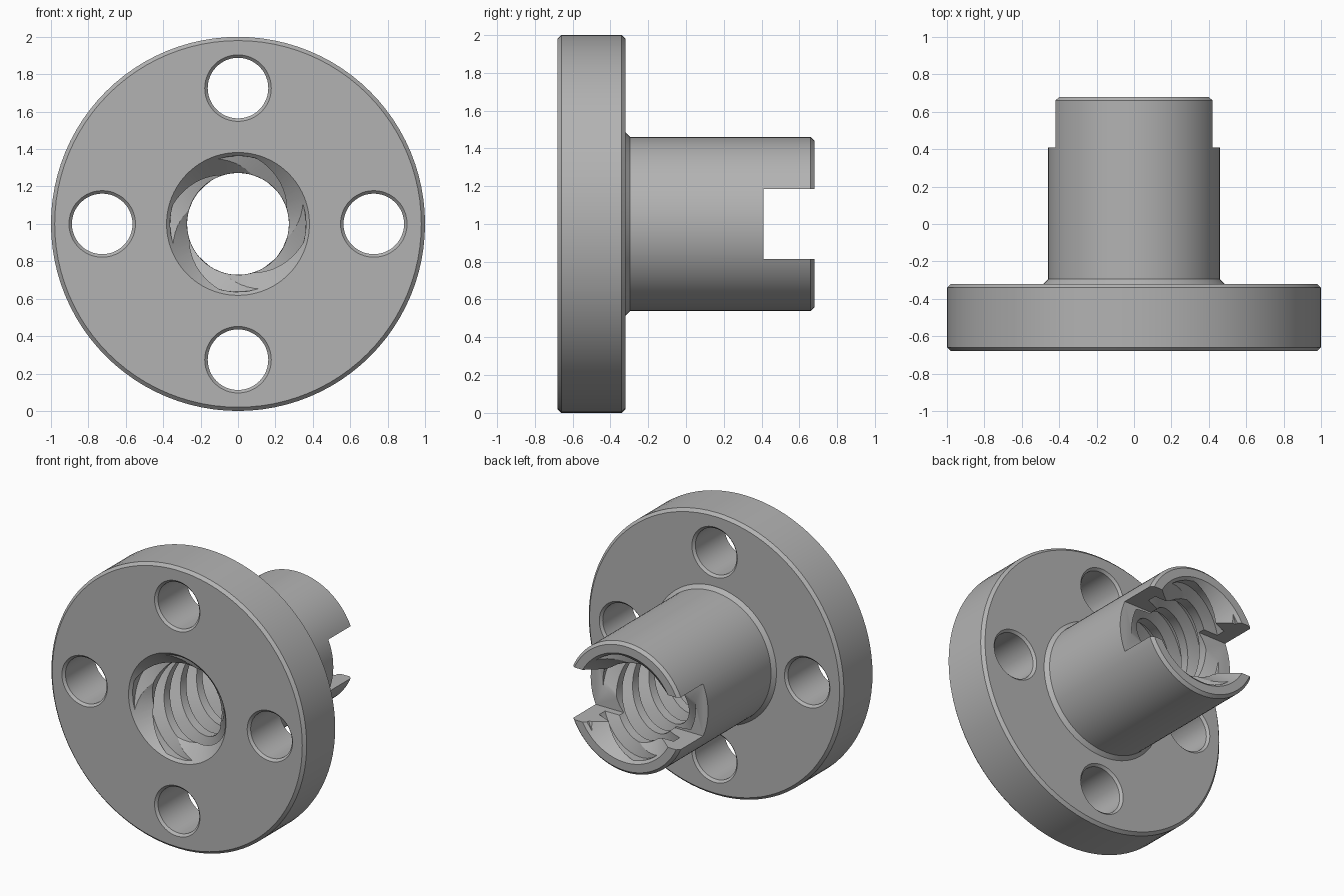
import bpy, bmesh
from math import sin, cos, radians, tau

if "Cube" in bpy.data.objects:
    bpy.data.objects.remove(bpy.data.objects["Cube"])

metal = bpy.data.materials.new("grey_metal")
metal.use_nodes = True
GREY = (0.45, 0.45, 0.45, 1)
metal.diffuse_color = GREY
metal.node_tree.nodes["Principled BSDF"].inputs["Base Color"].default_value = GREY

AXIS_Z = 1.0
FRONT, BACK = -0.68, 0.68


def loft(name, rings):
    """Closed solid through rings of points, capped at both ends."""
    bm = bmesh.new()
    loops = [[bm.verts.new(p) for p in ring] for ring in rings]
    n = len(loops[0])
    for a, b in zip(loops, loops[1:]):
        for i in range(n):
            j = (i + 1) % n
            bm.faces.new((a[i], a[j], b[j], b[i]))
    bm.faces.new(loops[0])
    bm.faces.new(loops[-1])
    bmesh.ops.recalc_face_normals(bm, faces=bm.faces)
    mesh = bpy.data.meshes.new(name)
    bm.to_mesh(mesh)
    bm.free()
    mesh.materials.append(metal)
    obj = bpy.data.objects.new(name, mesh)
    bpy.context.collection.objects.link(obj)
    return obj


def turned(name, profile, x=0, z=AXIS_Z, sides=96):
    """Solid of (radius, y) pairs turned about a line along y."""
    return loft(name, [[(x + r * cos(tau * i / sides), y, z + r * sin(tau * i / sides))
                        for i in range(sides)] for r, y in profile])


def cut(body, cutter):
    cutter.hide_render = True
    mod = body.modifiers.new("cut", "BOOLEAN")
    mod.operation = "DIFFERENCE"
    mod.solver = "EXACT"
    mod.object = cutter
    bpy.context.view_layer.objects.active = body
    bpy.ops.object.modifier_apply(modifier=mod.name)
    bpy.data.objects.remove(cutter)


# Flange and barrel
C = 0.02
FLANGE_BACK = -0.32
nut = turned("flanged_nut", [
    (1 - C, FRONT), (1, FRONT + C), (1, FLANGE_BACK - C), (1 - C, FLANGE_BACK),
    (0.485, FLANGE_BACK), (0.46, FLANGE_BACK + 0.025), (0.46, BACK - C), (0.46 - C, BACK)])

# Four-start threaded bore: a lobed section twisted along the axis
MINOR, MAJOR, LEAD, START = 0.273, 0.364, 0.727, 100
OFFSETS = (-16.5, -5.5, 5.5, 16.5, 28.5, 39.5, 50.5, 61.5)
STEPS = 110


def thread_ring(y):
    turn = START - 360 * (y - FRONT) / LEAD
    ring = []
    for lobe in range(4):
        for k, off in enumerate(OFFSETS):
            r = MAJOR if k < 4 else MINOR
            a = radians(turn + lobe * 90 + off)
            ring.append((r * cos(a), y, AXIS_Z + r * sin(a)))
    return ring


cut(nut, loft("thread_cutter", [thread_ring(-0.76 + 1.52 * i / STEPS) for i in range(STEPS + 1)]))

# Conical mouths of the bore
for side in (-1, 1):
    cut(nut, turned("mouth_cutter", [(0.402, side * 0.70), (0.262, side * 0.56)]))

# Bolt holes with chamfered rims
for x, z in ((1, 0), (0, 1), (-1, 0), (0, -1)):
    rim, hole, lip = 0.178, 0.162, 0.016
    cut(nut, turned("hole_cutter", [
        (rim + lip, FRONT - lip), (hole, FRONT + lip),
        (hole, FLANGE_BACK - lip), (rim + lip, FLANGE_BACK + lip)],
        x * 0.726, AXIS_Z + z * 0.726, 48))

# Cross slot in the back end
cut(nut, loft("slot_cutter", [[(x, 0.41, 0.815), (x, 0.9, 0.815), (x, 0.9, 1.185), (x, 0.41, 1.185)]
                              for x in (-0.8, 0.8)]))

bpy.ops.object.select_all(action="DESELECT")
nut.select_set(True)
bpy.context.view_layer.objects.active = nut
bpy.ops.object.shade_smooth_by_angle(angle=radians(25))
